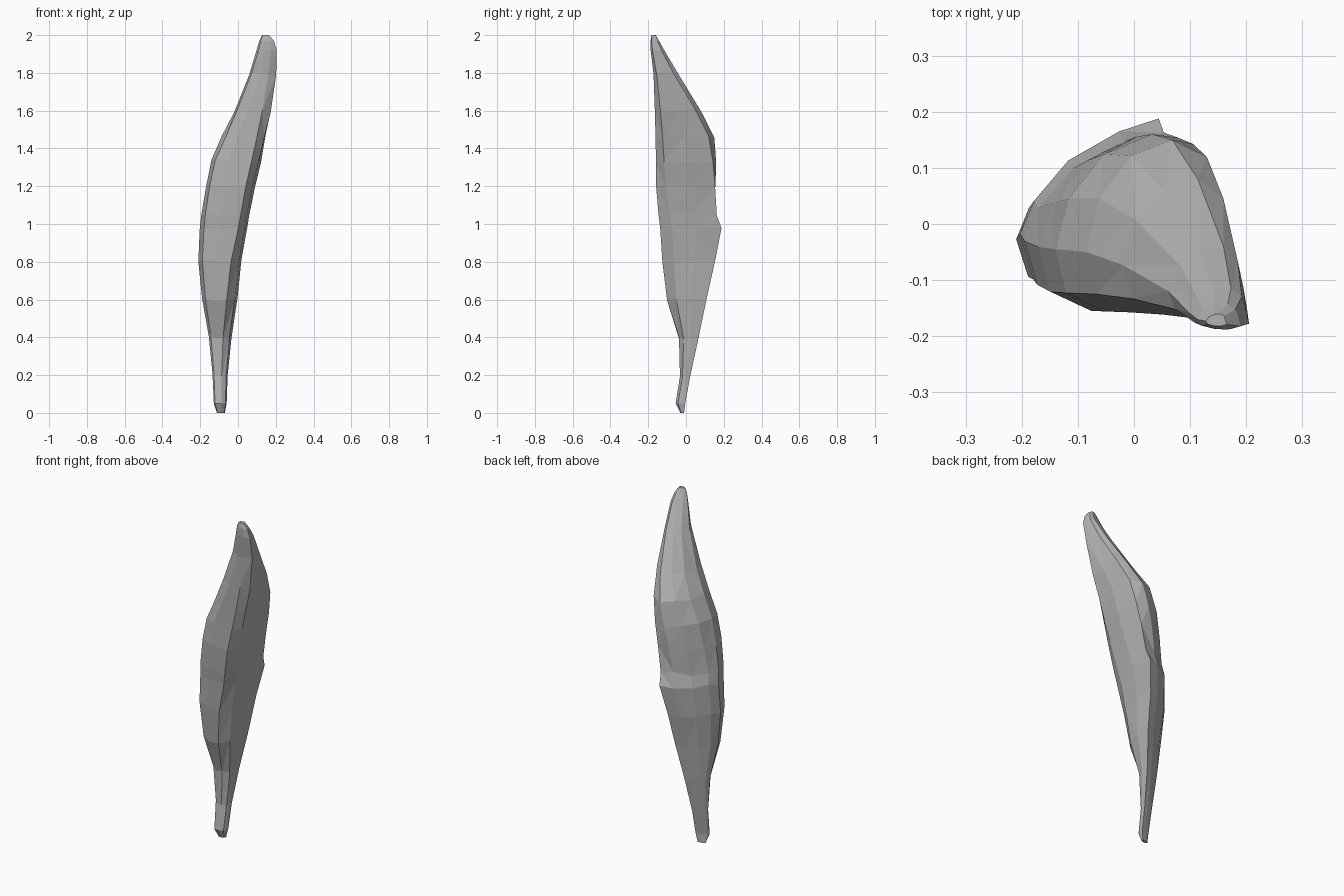
import bpy, bmesh, random
from mathutils import Vector

random.seed(4)

# Extents of the strip at each height: z, x min, x max, y min, y max
ROWS = [
    (0.00, -0.112, -0.070, -0.030, -0.010),
    (0.05, -0.128, -0.060, -0.055, -0.004),
    (0.20, -0.135, -0.055, -0.032, 0.022),
    (0.40, -0.155, -0.035, -0.037, 0.065),
    (0.60, -0.190, -0.003, -0.100, 0.110),
    (0.80, -0.210, 0.018, -0.125, 0.155),
    (0.98, -0.203, 0.049, -0.137, 0.188),
    (1.05, -0.195, 0.060, -0.145, 0.166),
    (1.20, -0.170, 0.090, -0.158, 0.167),
    (1.33, -0.140, 0.121, -0.159, 0.164),
    (1.46, -0.085, 0.148, -0.161, 0.150),
    (1.60, -0.020, 0.178, -0.165, 0.080),
    (1.80, 0.060, 0.202, -0.172, -0.040),
    (1.92, 0.098, 0.205, -0.187, -0.115),
    (1.97, 0.113, 0.190, -0.188, -0.143),
    (2.00, 0.128, 0.165, -0.182, -0.160),
]

# Outline shapes inside those extents (0..1), from the front ridge counterclockwise
SHAPES = [
    (0.3, [(.6, 0), (.9, .25), (1, .6), (.98, 1), (.7, .9),
           (.35, .75), (.1, .55), (0, .3), (.1, .09), (.33, 0)]),
    (1.0, [(.82, 0), (.95, .2), (1, .6), (.98, 1), (.7, .93),
           (.34, .77), (.1, .55), (0, .37), (.09, .12), (.4, .01)]),
    (1.4, [(.8, 0), (.95, .12), (1, .5), (.93, .92), (.65, 1),
           (.33, .9), (.09, .65), (0, .35), (.07, .11), (.32, .01)]),
    (1.8, [(.7, 0), (1, .13), (.95, .45), (.88, .8), (.7, 1),
           (.4, .95), (.15, .75), (0, .4), (.1, .15), (.4, .02)]),
]


def outline(z):
    """Blend the two nearest outline shapes."""
    if z <= SHAPES[0][0]:
        return SHAPES[0][1]
    for (z0, a), (z1, b) in zip(SHAPES, SHAPES[1:]):
        if z <= z1:
            t = (z - z0) / (z1 - z0)
            return [Vector(p).lerp(Vector(q), t) for p, q in zip(a, b)]
    return SHAPES[-1][1]


# Tapered fleshy strip, lofted through the outlines
bm = bmesh.new()
rings = []
for z, x0, x1, y0, y1 in ROWS:
    ring = []
    for u, v in outline(z):
        dz = random.uniform(-0.012, 0.012) if 0.1 < z < 1.9 else 0
        ring.append(bm.verts.new((x0 + u * (x1 - x0), y0 + v * (y1 - y0), z + dz)))
    rings.append(ring)
for low, high in zip(rings, rings[1:]):
    n = len(low)
    for i in range(n):
        j = (i + 1) % n
        bm.faces.new((low[i], low[j], high[j], high[i]))
bm.faces.new(rings[0][::-1])
bm.faces.new(rings[-1])
bmesh.ops.triangulate(bm, faces=bm.faces[:])
bmesh.ops.recalc_face_normals(bm, faces=bm.faces[:])

mesh = bpy.data.meshes.new("muscle_strip")
bm.to_mesh(mesh)
bm.free()
obj = bpy.data.objects.new("muscle_strip", mesh)
bpy.context.collection.objects.link(obj)

# Single plain grey
grey = bpy.data.materials.new("plain grey")
grey.diffuse_color = (0.45, 0.45, 0.45, 1)
mesh.materials.append(grey)
